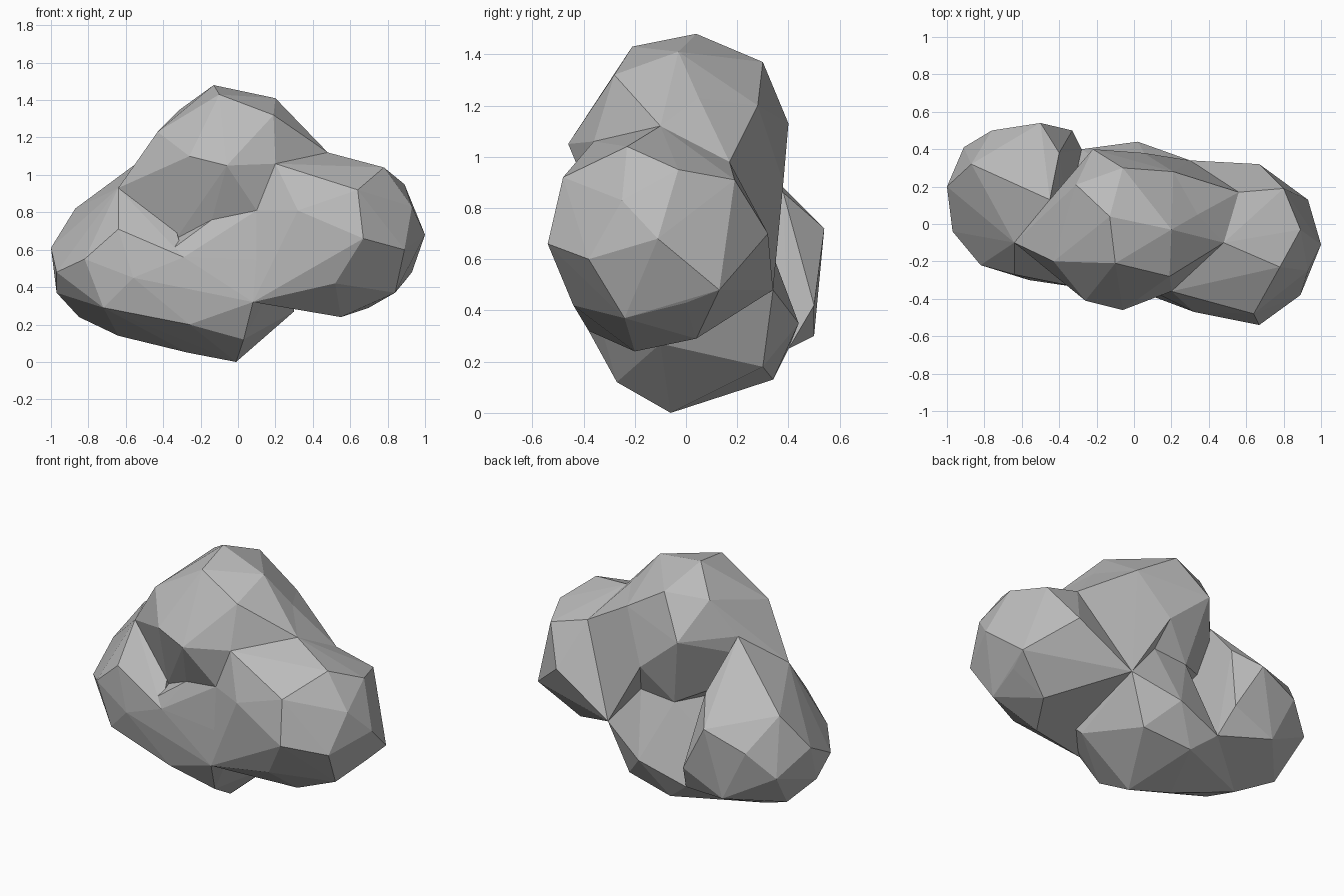
import bpy
import bmesh

cube = bpy.data.objects.get("Cube")
if cube:
    bpy.data.objects.remove(cube, do_unlink=True)

# Single stone colour
stone = bpy.data.materials.new("stone grey")
stone.use_nodes = True
grey = (0.5, 0.5, 0.5, 1)
stone.diffuse_color = grey
shader = next(n for n in stone.node_tree.nodes if n.type == 'BSDF_PRINCIPLED')
shader.inputs["Base Color"].default_value = grey
shader.inputs["Roughness"].default_value = 0.9


def add_chunk(name, *corners):
    """Build one faceted chunk of rock as the convex hull of its corners."""
    mesh = bpy.data.meshes.new(name)
    bm = bmesh.new()
    for corner in corners:
        bm.verts.new(corner)
    hull = bmesh.ops.convex_hull(bm, input=bm.verts)
    spare = set(hull["geom_interior"]) | set(hull["geom_unused"])
    bmesh.ops.delete(bm, geom=[v for v in spare if isinstance(v, bmesh.types.BMVert)],
                     context='VERTS')
    bmesh.ops.recalc_face_normals(bm, faces=bm.faces)
    bm.to_mesh(mesh)
    bm.free()
    mesh.materials.append(stone)
    chunk = bpy.data.objects.new(name, mesh)
    bpy.context.collection.objects.link(chunk)
    return chunk


# Corners shared by neighbouring chunks, so that their facets run together
hollow_floor = (-.14, -.31, .76)
hollow_side = (-.33, -.22, .66)
hollow_lip = (-.29, -.34, .56)
hollow_corner = (-.64, -.1, .93)
waist_front = (.1, -.36, .81)
waist_low = (.26, -.39, .54)
waist_back = (.3, .34, .48)
brow_end = (.2, -.36, 1.06)
left_shoulder = (.48, -.1, 1.12)
left_shoulder_back = (.56, .17, .98)
right_shoulder = (-.45, .13, 1.13)
crown_side = (.34, .05, 1.23)
crown_back = (.21, .28, 1.2)
nape = (.05, .38, .9)
nape_low = (.1, .3, .72)
valley = (-.13, .3, .7)
ledge = (.08, -.38, .32)
flank_front = (-.56, -.3, .45)
flank_low = (-.72, -.22, .29)
heel = (-.28, .4, .25)
heel_low = (-.13, .34, .13)

# Left lobe
add_chunk(
    "left_lobe", waist_front, waist_low, waist_back, brow_end, left_shoulder,
    left_shoulder_back, ledge,
    (1, -.11, .68), (.89, -.38, .6), (.67, -.54, .66), (.64, -.48, .92),
    (.32, -.47, .81), (.78, -.23, 1.04), (.89, -.03, .95), (.93, -.25, .83),
    (.8, .19, .91), (.93, .13, .48), (.67, .32, .7), (.89, 0, .43),
    (.84, -.24, .37), (.7, .04, .29), (.55, -.2, .24), (.52, -.44, .42))

# Right lobe
add_chunk(
    "right_lobe", hollow_corner, hollow_side, hollow_lip, right_shoulder,
    flank_front, flank_low, heel,
    (-1, .2, .61), (-.97, -.04, .48), (-.82, -.22, .55), (-.64, -.27, .71),
    (-.87, .32, .82), (-.5, .54, .72), (-.76, .5, .62), (-.91, .41, .47),
    (-.4, .38, .86), (-.33, .5, .42), (-.6, .5, .3), (-.97, .1, .37),
    (-.85, .22, .24), (-.64, .12, .14))

# Crown, overhanging the hollow in front
add_chunk(
    "crown", hollow_corner, hollow_floor, hollow_side, waist_front, brow_end,
    left_shoulder, right_shoulder, crown_side, crown_back, nape, nape_low, valley,
    (-.13, .04, 1.48), (.2, -.03, 1.41), (.19, -.28, 1.32), (-.1, -.21, 1.43),
    (-.43, -.2, 1.23), (-.31, .21, 1.35), (-.06, .3, 1.37), (-.22, .4, 1.13),
    (-.26, -.41, 1.1), (-.06, -.46, 1.05))

# Saddle, filling the back between the crown and the left lobe
add_chunk(
    "saddle", left_shoulder, left_shoulder_back, crown_side, crown_back,
    nape, nape_low, waist_back, waist_front)

# Base, joining the lobes underneath
add_chunk(
    "base", hollow_floor, hollow_side, hollow_lip, waist_front, waist_low,
    waist_back, nape_low, valley, ledge, flank_front, flank_low, heel, heel_low,
    (-.01, -.06, 0), (.03, -.27, .12), (-.26, -.3, .2), (-.27, 0, .05),
    (-.64, .12, .14), (.18, .3, .18), (.02, .44, .35), (.3, -.1, .27))
